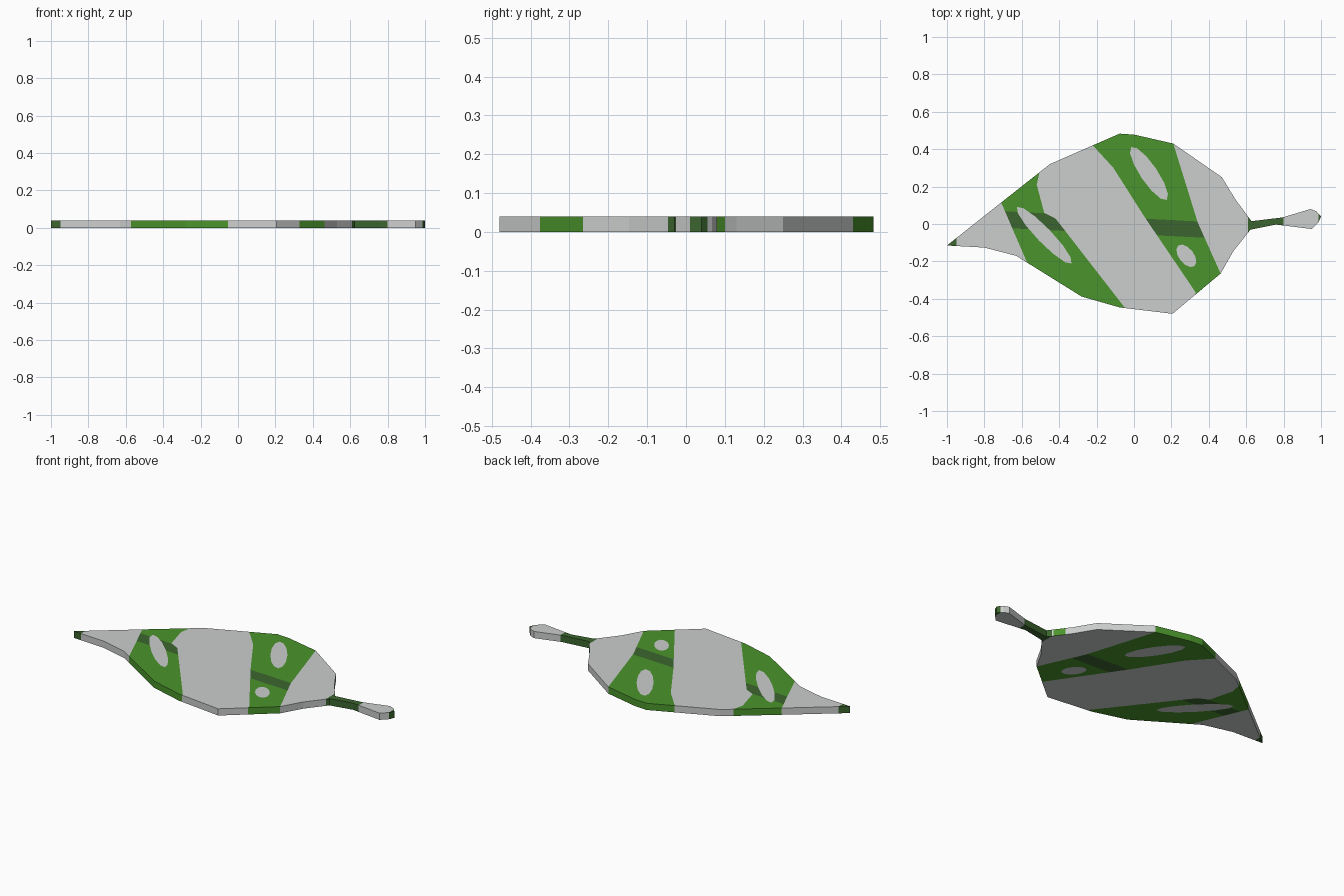
import bpy, bmesh, math
from mathutils import Vector
from mathutils.geometry import delaunay_2d_cdt

if "Cube" in bpy.data.objects:
    bpy.data.objects.remove(bpy.data.objects["Cube"])

THICK = 0.04
GREY, GREEN, DARK = range(3)


def material(name, rgb):
    m = bpy.data.materials.new(name)
    m.diffuse_color = (*rgb, 1)
    m.use_nodes = True
    m.node_tree.nodes["Principled BSDF"].inputs["Base Color"].default_value = m.diffuse_color
    return m


def shape(*flat):
    """Polygon from x, y pairs given in hundredths of a unit."""
    return [Vector((x / 100, y / 100)) for x, y in zip(flat[::2], flat[1::2])]


def box(x0, x1, y0, y1):
    return shape(x0, y0, x1, y0, x1, y1, x0, y1)


def spot(x, y, length, width, degrees, sides=12):
    """Tilted oval."""
    t = math.radians(degrees)
    out = []
    for i in range(sides):
        a = math.tau * i / sides
        u, v = length * math.cos(a), width * math.sin(a)
        out += [x + u * math.cos(t) - v * math.sin(t),
                y + u * math.sin(t) + v * math.cos(t)]
    return shape(*out)


def inside(p, poly):
    """Even-odd test."""
    hit = False
    for a, b in zip(poly, poly[1:] + poly[:1]):
        if (a.y > p.y) != (b.y > p.y):
            hit ^= p.x < a.x + (p.y - a.y) * (b.x - a.x) / (b.y - a.y)
    return hit


mats = [material("pale grey", (0.60, 0.62, 0.61)),
        material("leaf green", (0.07, 0.30, 0.025)),
        material("dark green", (0.045, 0.13, 0.028))]

# Leaf silhouette: upper edge from tip to stem, then lower edge back
upper = shape(-100, -11.5, -71, 11.5, -45, 32, -7.7, 48.3, 0, 47.8, 21, 43,
              47, 25, 54.3, 13, 62.8, 1.5, 79.4, 3.5, 94.4, 8, 97.6, 6.7, 100, 4)
lower = shape(98.7, 1, 95, -2.7, 76, -0.3, 62.3, -3, 53, -14.7, 46.3, -26.5,
              20.6, -48, -7.7, -44.6, -28, -38.8, -63, -17, -80, -12.6)
outline = upper + lower

# Paint patches; later ones win, and they overshoot the silhouette
left_band = shape(-71, 11.5, -71, 30, -50, 30, -52, 21, -48, 6, -42, 3,
                  -5.5, -44, -5, -55, -57, -40, -57, -21)
right_band = shape(-22, 42, -22, 55, 21, 55, 21, 43, 34, 1, 46.3, -26.5,
                   50, -45, 33, -45, 33, -36.6, 5.5, 4, -11, 30)
midrib = shape(-72, 7, 41, 1, 41, -7.5, -72, -2)
patches = [
    (GREEN, left_band), (GREEN, right_band),
    (DARK, midrib),                                  # kept only inside bands
    (GREY, spot(-48, -6, 21, 4, -46)),               # pale spots
    (GREY, spot(8, 27, 17, 4.6, -56)),
    (GREY, spot(28, -17, 7, 4, -52)),
    (GREEN, shape(56.5, 10, 63, 10, 60.5, 4.4)),     # green edge beside the stem
    (DARK, box(-103, -95, -14, -5)),                 # leaf tip
    (DARK, box(61, 80, -5, 4.8)),                    # stem neck
    (DARK, box(98.6, 103, 1, 6)),                    # stem end
]


def colour(p):
    result = GREY
    for c, poly in patches:
        if inside(p, poly) and (poly is not midrib or result == GREEN):
            result = c
    return result


# Triangulate the silhouette together with the patch borders
coords, edges = [], []
for loop in [outline] + [p for _, p in patches]:
    s, n = len(coords), len(loop)
    edges += [(s + i, s + (i + 1) % n) for i in range(n)]
    coords += loop
verts, _, faces, *_ = delaunay_2d_cdt(coords, edges, [], 0, 1e-5)

# Flat plate: top, bottom and edge wall share the patch colours
bm = bmesh.new()
top = [bm.verts.new((v.x, v.y, THICK)) for v in verts]
bottom = [bm.verts.new((v.x, v.y, 0)) for v in verts]
for f in faces:
    mid = sum((verts[i] for i in f), Vector((0, 0))) / len(f)
    if inside(mid, outline):
        c = colour(mid)
        bm.faces.new([top[i] for i in f]).material_index = c
        bm.faces.new([bottom[i] for i in reversed(f)]).material_index = c
bm.verts.index_update()
rim = [e for e in bm.edges
       if len(e.link_faces) == 1 and e.verts[0].index < len(verts)]
for e in rim:
    c = e.link_faces[0].material_index
    a, b = (v.index for v in e.verts)
    wall = bm.faces.new([top[a], top[b], bottom[b], bottom[a]])
    wall.material_index = c
loose = [v for v in bm.verts if not v.link_faces]
bmesh.ops.delete(bm, geom=loose, context='VERTS')
bmesh.ops.recalc_face_normals(bm, faces=bm.faces)

mesh = bpy.data.meshes.new("leaf")
bm.to_mesh(mesh)
bm.free()
for m in mats:
    mesh.materials.append(m)
bpy.context.collection.objects.link(bpy.data.objects.new("leaf", mesh))
